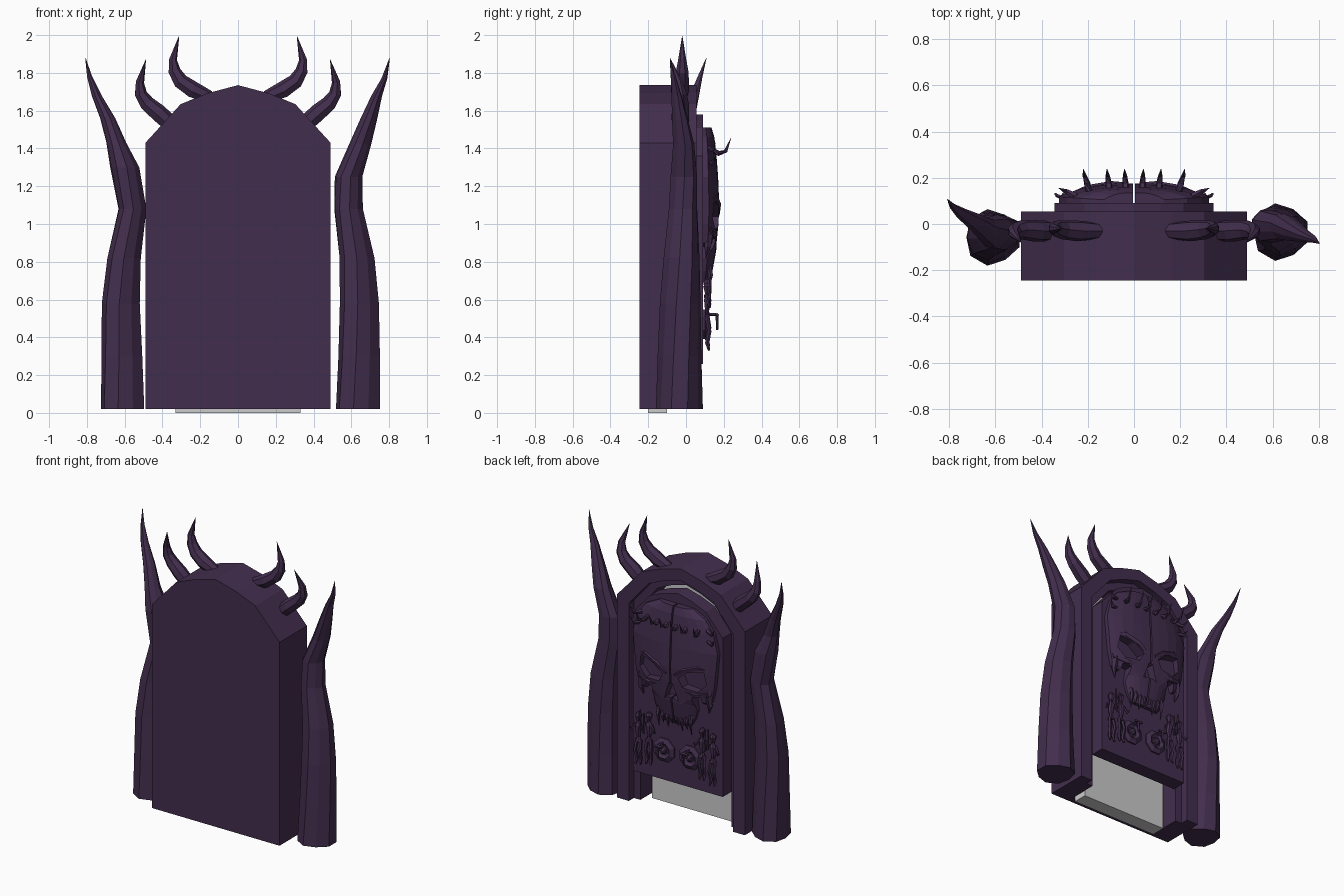
import bpy, bmesh, math, random
from mathutils import Vector

if "Cube" in bpy.data.objects:
    bpy.data.objects.remove(bpy.data.objects["Cube"])

random.seed(4)
purple = bpy.data.materials.new("dark_purple")
purple.diffuse_color = (0.055, 0.027, 0.075, 1)
purple.use_nodes = True
purple.node_tree.nodes["Principled BSDF"].inputs["Base Color"].default_value = purple.diffuse_color


def finish(name, bm, mat=purple, mirror=False):
    bmesh.ops.recalc_face_normals(bm, faces=bm.faces)
    me = bpy.data.meshes.new(name)
    bm.to_mesh(me)
    bm.free()
    ob = bpy.data.objects.new(name, me)
    bpy.context.collection.objects.link(ob)
    if mat:
        me.materials.append(mat)
    if mirror:
        ob.modifiers.new("mirror", 'MIRROR').use_mirror_merge = False
    return ob


def loft(bm, rings):
    """Skin a list of equal-length point rings and cap both ends."""
    rv = [[bm.verts.new(p) for p in r] for r in rings]
    n = len(rv[0])
    for a, b in zip(rv, rv[1:]):
        for i in range(n):
            j = (i + 1) % n
            bm.faces.new((a[i], a[j], b[j], b[i]))
    bm.faces.new(rv[0])
    bm.faces.new(rv[-1])


def prism(bm, outline, y0, y1):
    loft(bm, [[(x, y, z) for x, z in outline] for y in (y0, y1)])


def tube(bm, path, radii, n=6, flat=False, ridge=0.0, twist=0.0, squash=1.0):
    pts = [Vector(p) for p in path]
    rings = []
    for k, p in enumerate(pts):
        t = (pts[min(k + 1, len(pts) - 1)] - pts[max(k - 1, 0)]).normalized()
        if flat:
            t = Vector((0, 0, 1))
        u = Vector((0, 1, 0)) if abs(t.y) < 0.9 else Vector((1, 0, 0))
        a = t.cross(u).normalized()
        b = t.cross(a)
        ring = []
        for i in range(n):
            ang = 2 * math.pi * i / n + twist * k
            r = radii[k] * (1 + ridge * (1 if i % 3 else -1))
            ring.append(p + a * r * math.cos(ang) + b * r * squash * math.sin(ang))
        rings.append(ring)
    loft(bm, rings)


def arch(w, z0, spring, apex):
    h = apex - spring
    half = [(w, z0), (w, spring), (w * .62, spring + h * .67), (w * .33, spring + h * .86)]
    return half + [(0, apex)] + [(-x, z) for x, z in reversed(half)]


def arch_ring(bm, outer, inner, y0, y1):
    prism(bm, outer + inner[::-1], y0, y1)


# Gate body: solid front wall, outer frame, stepped inner frame
outer = arch(.49, .02, 1.43, 1.735)
mid = arch(.40, .02, 1.39, 1.655)
inner = arch(.35, .02, 1.36, 1.605)
bm = bmesh.new()
prism(bm, outer, -.245, -.2)
finish("gate_front_wall", bm)
bm = bmesh.new()
arch_ring(bm, outer, mid, -.2, .055)
finish("outer_frame", bm)
bm = bmesh.new()
arch_ring(bm, mid, inner, -.2, .0)
finish("inner_frame", bm)

# Grey backing slab and the raised door
bm = bmesh.new()
prism(bm, arch(.33, 0, 1.36, 1.6), -.2, -.1)
finish("backing_slab", bm, None)
bm = bmesh.new()
prism(bm, arch(.345, .26, 1.36, 1.58), -.01, .09)
finish("door", bm)

# Twisted side pillars, the second turned round rather than mirrored
right = [(.633, -.035, .02, .118), (.638, -.033, .3, .110), (.638, -.028, .58, .103), (.625, -.02, .82, .092),
         (.582, -.012, 1.08, .074), (.583, -.008, 1.25, .070), (.645, -.01, 1.42, .056),
         (.69, -.03, 1.55, .043), (.735, -.05, 1.68, .027), (.775, -.065, 1.77, .015), (.803, -.085, 1.88, .001)]
left = [(-.613, -.058, .02, .116), (-.618, -.055, .3, .108), (-.625, -.05, .58, .100), (-.608, -.045, .82, .088),
        (-.562, -.035, 1.08, .072), (-.602, -.03, 1.3, .074), (-.645, -.02, 1.43, .050),
        (-.69, .01, 1.56, .038), (-.748, .045, 1.68, .025), (-.785, .075, 1.78, .013), (-.808, .108, 1.88, .001)]
for name, path in (("right_pillar", right), ("left_pillar", left)):
    bm = bmesh.new()
    tube(bm, [p[:3] for p in path], [p[3] * 1.02 for p in path], 9, True, .05, .07)
    finish(name, bm)

# Four curved horns on the arch
bm = bmesh.new()
tube(bm, [(.15, -.03, 1.67), (.24, -.03, 1.71), (.305, -.025, 1.755), (.338, -.02, 1.81),
          (.345, -.02, 1.87), (.312, -.02, 1.995)], [.035, .046, .042, .034, .022, .001], 7)
tube(bm, [(.36, -.03, 1.53), (.42, -.03, 1.585), (.485, -.025, 1.64), (.516, -.03, 1.69),
          (.52, -.04, 1.75), (.488, -.08, 1.87)], [.045, .048, .042, .034, .023, .001], 7)
finish("arch_horns", bm, mirror=True)

# Skull halves: lofted slices from crown to jaw
slices = [(1.51, .13, .135), (1.46, .23, .15), (1.38, .29, .16), (1.25, .325, .17), (1.1, .31, .176),
          (1.0, .30, .172), (.9, .275, .162), (.86, .18, .16), (.75, .145, .14), (.69, .11, .12)]
bm = bmesh.new()
rings = []
for z, w, y in slices:
    ring = [(.005 + (w - .005) * t, .085 + (y - .085) * (1 - .6 * t ** 3), z) for t in (0, .2, .45, .7, .88, 1)]
    rings.append(ring + [(w, .085, z), (.005, .085, z)])
loft(bm, rings)
skull = finish("skull", bm)

# Cutters for the eye socket, nose and hollow cheek
for name, outline, depth in (
        ("eye_cutter", [(.06, 1.04), (.09, .98), (.2, .97), (.255, 1.03), (.24, 1.12), (.14, 1.1)], .105),
        ("nose_cutter", [(-.02, .98), (.015, .985), (.055, .87), (.02, .885), (-.02, .88)], .11),
        ("cheek_cutter", [(.15, .92), (.21, .93), (.235, .84), (.17, .8)], .08)):
    bm = bmesh.new()
    prism(bm, outline, depth, .3)
    cutter = finish(name, bm, None)
    cutter.hide_render = True
    cutter.hide_viewport = True
    m = skull.modifiers.new(name, 'BOOLEAN')
    m.object = cutter
    m.operation = 'DIFFERENCE'
skull.modifiers.new("mirror", 'MIRROR').use_mirror_merge = False

# Brow, cheekbone and fangs
bm = bmesh.new()
tube(bm, [(.03, .165, 1.05), (.1, .165, 1.1), (.2, .15, 1.14), (.28, .125, 1.12)], [.015, .022, .02, .008], 5)
tube(bm, [(.08, .155, .95), (.18, .145, .945), (.265, .12, .96), (.285, .11, 1.03)], [.01, .022, .022, .01], 5)
tube(bm, [(.255, .12, .96), (.265, .115, .88), (.25, .105, .82)], [.025, .018, .002], 5)
for x, z in ((.02, .68), (.055, .65), (.09, .67), (.125, .64)):
    tube(bm, [(x, .12, .78), (x, .13, .73), (x, .115, z)], [.012, .014, .002], 5)
finish("skull_brow_cheek_fangs", bm, mirror=True)

# Spikes across the forehead
bm = bmesh.new()
for x, lean in ((.035, .006), (.105, .012), (.19, .03)):
    tube(bm, [(x, .12, 1.40), (x + lean * .4, .175, 1.375), (x + lean * .8, .21, 1.385), (x + lean, .238, 1.455)],
         [.016, .015, .01, .001], 5)
for z in (1.40, 1.33):
    tube(bm, [(.25, .12, z), (.295, .14, z - .01), (.325, .155, z + .03)], [.015, .012, .001], 5)
finish("forehead_spikes", bm, mirror=True)


# Small skeletal figures on the lower door
def figure(bm, x, top, side):
    y = .112
    at = lambda dx, dz, dy=0: (x + dx * side, y + dy, top + dz)
    tube(bm, [at(0, .028), at(0, .008), at(0, -.03)], [.01, .024, .012], 6)
    tube(bm, [at(0, -.03), at(0, -.06), at(.004, -.11), at(0, -.14), at(0, -.17)],
         [.008, .027, .02, .012, .024], 6, squash=.7)
    for s in (1, -1):
        tube(bm, [at(.014 * s, -.16), at(.02 * s, -.23, .012), at(.014 * s, -.29), at(.018 * s, -.33, .01)],
             [.012, .011, .012, .006], 5)
        tube(bm, [at(.022 * s, -.055), at(.05 * s, -.1, .012), at(.055 * s, -.02 - .06 * s, .018)],
             [.009, .008, .006], 5)


bm = bmesh.new()
figure(bm, .285, .66, 1)
figure(bm, .205, .68, -1)
finish("door_figures", bm, mirror=True)

# Faceted lock plates with bosses and handles
bm = bmesh.new()
cx, cz = .1, .47
rings = []
for y, r in ((.085, .085), (.1, .085), (.115, .055), (.1, .035)):
    rings.append([(cx + r * math.cos(math.pi * (i + .5) / 4), y, cz + r * math.sin(math.pi * (i + .5) / 4))
                  for i in range(8)])
loft(bm, rings)
tube(bm, [(cx, .09, cz), (cx, .115, cz), (cx, .13, cz)], [.026, .024, .01], 6)
tube(bm, [(cx, .1, .525), (cx, .165, .52)], [.009, .009], 5)
tube(bm, [(cx - .03, .165, .52), (cx + .03, .165, .52)], [.009, .009], 5)
tube(bm, [(cx, .165, .52), (cx, .165, .44)], [.009, .006], 5)
finish("lock_plates", bm, mirror=True)
